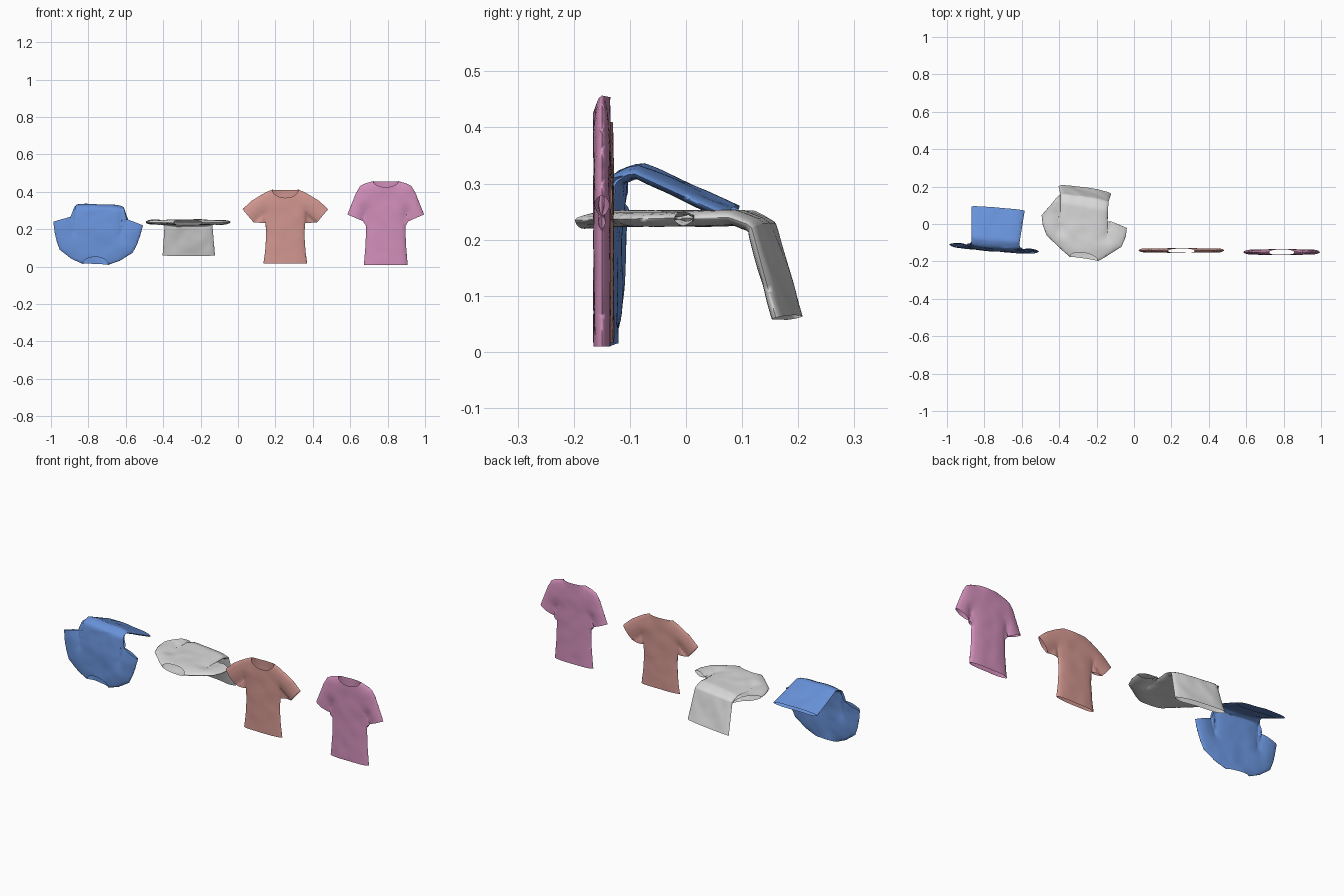
import bpy
import bmesh
import math
from mathutils import Vector, noise

cube = bpy.data.objects.get("Cube")
if cube:
    bpy.data.objects.remove(cube, do_unlink=True)

STEP = 0.012       # cloth grid size
SOFT = 0.075       # width over which the cloth rounds into its seams


def material(name, rgb):
    m = bpy.data.materials.new(name)
    m.use_nodes = True
    m.diffuse_color = (*rgb, 1)
    m.node_tree.nodes["Principled BSDF"].inputs["Base Color"].default_value = (*rgb, 1)
    return m


def seam_distance(p, seams):
    """Distance from a pattern point to the nearest sewn edge."""
    best = 1.0
    for a, b in seams:
        ab = b - a
        t = max(0, min(1, (p - a).dot(ab) / ab.length_squared))
        best = min(best, (p - a - ab * t).length)
    return best


def along(path, s):
    """Point at arc length s on the (y, z) drape path, extended past its ends."""
    for i in range(len(path) - 1):
        a, b = path[i], path[i + 1]
        length = (b - a).length
        if s <= length or i == len(path) - 2:
            return a + (b - a) * (s / length)
        s -= length


def cut_panel(half, scoop):
    """Flat mirrored pattern piece with a scooped neck, sliced into a grid."""
    neck = half[0].x
    arc = [Vector((neck * math.sin(a), scoop * math.cos(a)))
           for a in (i * math.pi / 12 for i in range(6))]
    right = arc + half
    outline = right + [Vector((-p.x, p.y)) for p in reversed(right[1:])]
    bm = bmesh.new()
    bm.faces.new([bm.verts.new((p.x, p.y, 0)) for p in outline])
    bmesh.ops.triangulate(bm, faces=bm.faces[:])
    for axis in (0, 1):
        lo = min(p[axis] for p in outline)
        hi = max(p[axis] for p in outline)
        for i in range(math.ceil(lo / STEP), math.ceil(hi / STEP)):
            co, no = Vector(), Vector()
            co[axis] = (i + 0.37) * STEP
            no[axis] = 1
            bmesh.ops.bisect_plane(bm, geom=bm.verts[:] + bm.edges[:] + bm.faces[:],
                                   plane_co=co, plane_no=no, dist=1e-5)
    return bm


def shirt(name, mat, x, half, cuff, scoop, path, thick, flip=1,
          shear=(0, 0), lean=0, wrinkle=0.002):
    """Front and back panels, puffed between the seams and draped on a path.
    half runs neck, shoulder, cuff, armpit, hem; cuff indexes the cuff's outer end."""
    half = [Vector(p) for p in half]
    path = [Vector(p) for p in path]
    seams = [(half[i], half[i + 1]) for i in range(len(half) - 1) if i != cuff]
    mesh = bpy.data.meshes.new(name)
    whole = bmesh.new()
    for side, depth in ((1, scoop), (-1, 0.003)):
        panel = cut_panel(half, depth)
        for v in panel.verts:
            u, s = v.co.x, v.co.y
            d = min(seam_distance(Vector((abs(u), s)), seams) / SOFT, 1)
            puff = math.sqrt(max(0, 1 - (1 - d) ** 2))
            crease = wrinkle * noise.noise(Vector((u * 16, s * 16, x * 9)))
            tangent = (along(path, s + 0.02) - along(path, s - 0.02)).normalized()
            normal = Vector((-tangent.y, tangent.x)) * flip
            p = along(path, s) + normal * puff * (side * thick + crease)
            v.co = (x + u + lean * s, p.x + shear[0] * u, p.y + shear[1] * u)
        panel.to_mesh(mesh)
        panel.free()
        whole.from_mesh(mesh)
    # Sew the panels together
    bmesh.ops.remove_doubles(whole, verts=whole.verts[:], dist=2e-4)
    bmesh.ops.recalc_face_normals(whole, faces=whole.faces[:])
    whole.to_mesh(mesh)
    whole.free()
    mesh.materials.append(mat)
    ob = bpy.data.objects.new(name, mesh)
    bpy.context.collection.objects.link(ob)
    bpy.ops.object.select_all(action="DESELECT")
    ob.select_set(True)
    bpy.context.view_layer.objects.active = ob
    bpy.ops.object.shade_smooth_by_angle(angle=math.radians(60))


# Two shirts hanging upright
shirt("pink_shirt", material("pink cloth", (0.65, 0.28, 0.50)), 0.79,
      [(.067, 0), (.11, .012), (.137, .026), (.16, .065), (.205, .178), (.122, .214),
       (.11, .16), (.105, .24), (.108, .34), (.117, .447)],
      4, .032, [(-.15, .457), (-.15, .005)], .015, flip=-1)

shirt("salmon_shirt", material("salmon cloth", (0.65, 0.31, 0.28)), 0.253,
      [(.07, 0), (.105, .015), (.135, .032), (.18, .06), (.229, .105), (.17, .175),
       (.112, .127), (.106, .18), (.102, .24), (.108, .33), (.117, .395)],
      4, .044, [(-.142, .412), (-.14, .012)], .012, flip=-1)

# Shirt lying flat with its hem hanging over an edge
shirt("white_shirt", material("white cloth", (0.70, 0.70, 0.70)), -0.268,
      [(.075, 0), (.115, .028), (.155, .06), (.2, .095), (.222, .15), (.228, .2),
       (.145, .222), (.122, .137), (.125, .22), (.128, .33), (.14, .495)],
      5, .034, [(-.187, .235), (.095, .24), (.135, .225), (.18, .065)], .014,
      shear=(-.15, 0), lean=.01, wrinkle=.004)

# Shirt hanging upside down with its hem folded back over the top
shirt("blue_shirt", material("blue cloth", (0.14, 0.29, 0.70)), -0.763,
      [(.068, 0), (.13, .025), (.195, .07), (.215, .115), (.228, .16), (.24, .218),
       (.15, .248), (.126, .165), (.124, .24), (.127, .32), (.142, .52)],
      5, .04, [(-.135, .012), (-.132, .2), (-.12, .31), (-.085, .324), (.07, .254)],
      .012, shear=(-.08, -.04), lean=.07, wrinkle=.003)
